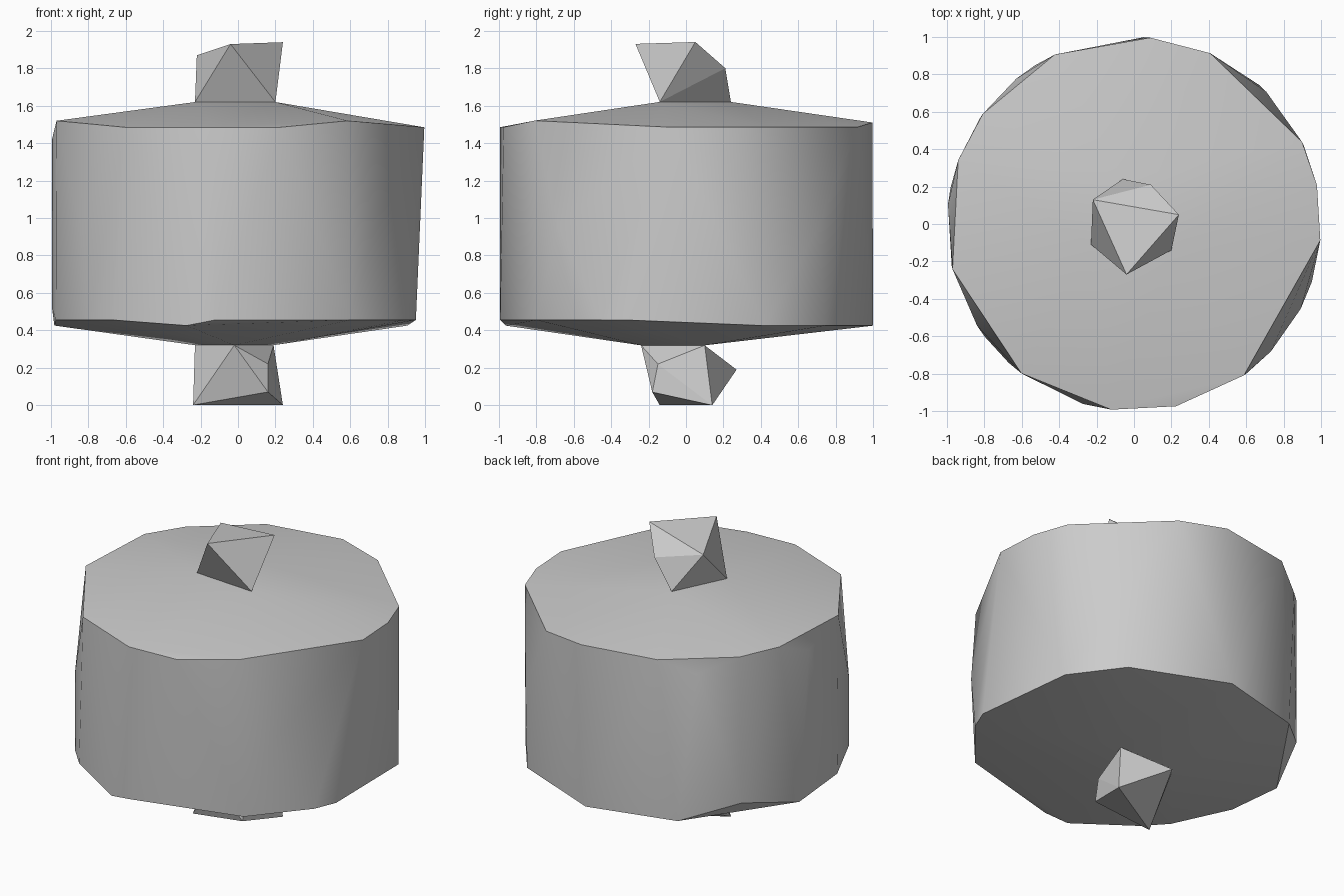
import bpy
import bmesh
from math import cos, sin, radians
from mathutils import Vector

default_cube = bpy.data.objects.get("Cube")
if default_cube:
    bpy.data.objects.remove(default_cube, do_unlink=True)

# Single plain grey finish
grey = bpy.data.materials.new("plain_grey")
grey.use_nodes = True
colour = (0.6, 0.6, 0.6, 1)
grey.diffuse_color = colour
shader = next(n for n in grey.node_tree.nodes if n.type == "BSDF_PRINCIPLED")
shader.inputs["Base Color"].default_value = colour
shader.inputs["Roughness"].default_value = 0.8


def rim(height, angles):
    """Points on the unit cylinder at the given angles in degrees."""
    return [Vector((cos(radians(a)), sin(radians(a)), height)) for a in angles]


def faceted_solid(name, points, smooth=False):
    """Wrap points in a closed faceted skin and make it an object."""
    bm = bmesh.new()
    for point in points:
        bm.verts.new(point)
    bmesh.ops.convex_hull(bm, input=bm.verts[:])
    loose = [v for v in bm.verts if not v.link_faces]
    bmesh.ops.delete(bm, geom=loose, context="VERTS")
    bmesh.ops.recalc_face_normals(bm, faces=bm.faces[:])
    mesh = bpy.data.meshes.new(name)
    bm.to_mesh(mesh)
    bm.free()
    mesh.materials.append(grey)
    obj = bpy.data.objects.new(name, mesh)
    bpy.context.collection.objects.link(obj)
    if smooth:
        bpy.ops.object.select_all(action="DESELECT")
        obj.select_set(True)
        bpy.context.view_layer.objects.active = obj
        bpy.ops.object.shade_smooth_by_angle(angle=radians(30))
    return obj


# Triangles where the two shaft stubs meet the drum
upper_seat = [(-0.23, -0.11, 1.62), (0.2, -0.14, 1.62), (-0.06, 0.24, 1.62)]
lower_seat = [(-0.02, -0.24, 0.32), (0.19, 0.1, 0.32), (-0.23, 0.1, 0.32)]

# Drum: worn upper rim, bulging wall, worn lower rim, shallow cone caps
drum_points = (
    rim(1.52, [-54, 194, 160])
    + rim(1.51, [85, 115, 144])
    + rim(1.485, [66, 26, 12, -5, -77, -97, -127])
    + rim(1.42, [129, 174])
    + rim(0.95, [-43, 45, 213])
    + rim(0.52, [174, 145])
    + rim(0.455, [-53, -27, -18, 193, 217, 228, 263])
    + rim(0.425, [25, 48, 87, 122, 169, 254])
)
faceted_solid("drum", drum_points + upper_seat + lower_seat, smooth=True)

# Upper shaft stub with a slanted top
faceted_solid("upper_shaft", upper_seat + [
    (-0.04, -0.27, 1.93), (0.24, 0.05, 1.94),
    (0.09, 0.21, 1.8), (-0.22, 0.13, 1.87),
])

# Lower shaft stub standing on its bottom edge
faceted_solid("lower_shaft", lower_seat + [
    (-0.24, -0.14, 0), (0.24, 0.14, 0), (0.16, -0.18, 0.07),
    (0.16, -0.15, 0.22), (-0.08, 0.27, 0.19),
])
